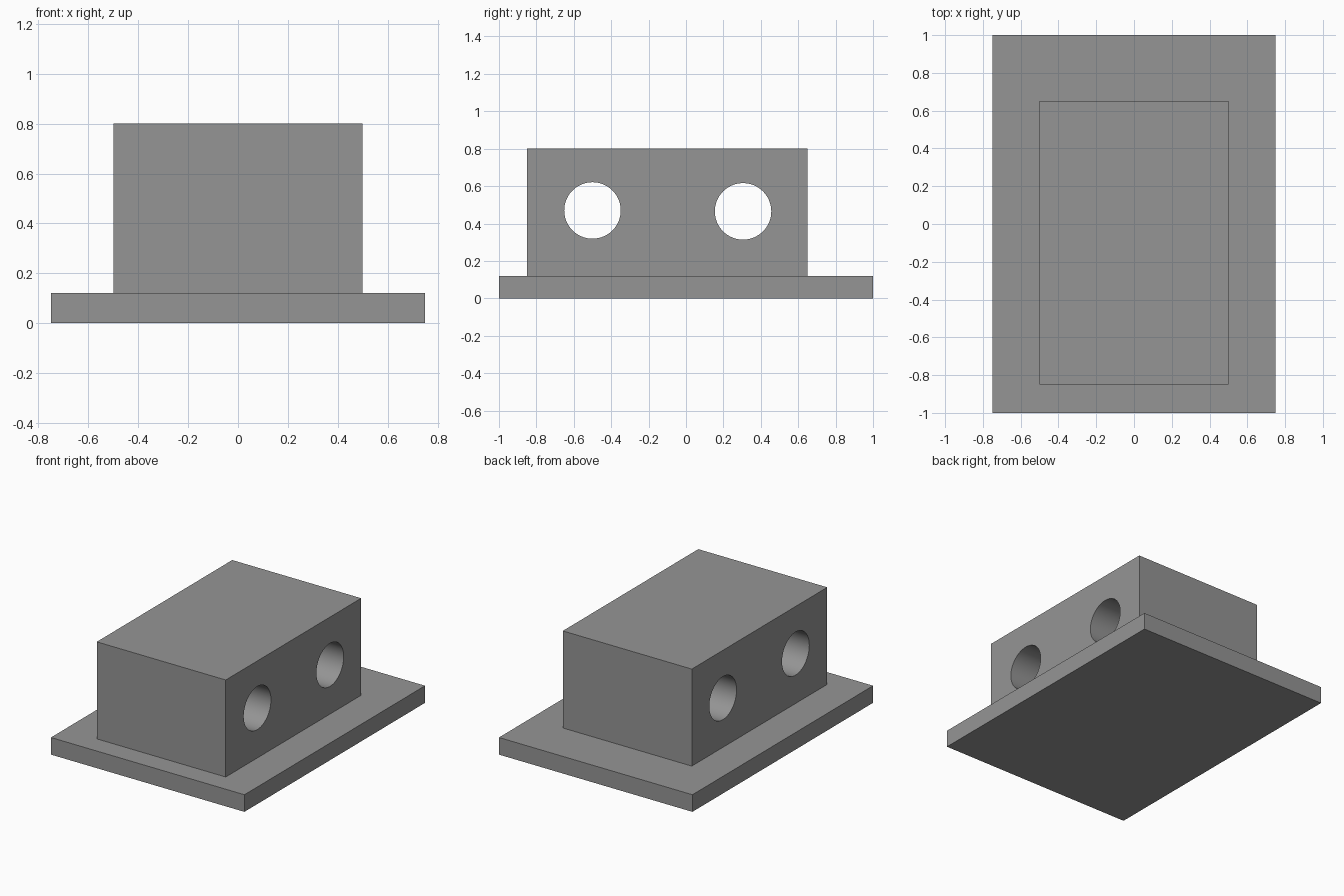
import bpy, math

if "Cube" in bpy.data.objects:
    bpy.data.objects.remove(bpy.data.objects["Cube"])

grey = bpy.data.materials.new("mid grey")
grey.diffuse_color = (0.3, 0.3, 0.3, 1)
grey.use_nodes = True
grey.node_tree.nodes["Principled BSDF"].inputs["Base Color"].default_value = grey.diffuse_color


def box(name, lo, hi):
    """Axis-aligned box between two corners."""
    bpy.ops.mesh.primitive_cube_add(size=1, location=[(a + b) / 2 for a, b in zip(lo, hi)])
    ob = bpy.context.object
    ob.name = name
    ob.scale = [b - a for a, b in zip(lo, hi)]
    bpy.ops.object.transform_apply(location=True, rotation=True, scale=True)
    ob.data.materials.append(grey)
    return ob


# Flat base plate
box("base_plate", (-0.75, -1, 0), (0.75, 1, 0.12))

# Block standing on the plate, set towards the front
block = box("block", (-0.5, -0.85, 0.12), (0.5, 0.65, 0.8))

# Two round holes bored through the block from side to side
for y, z in ((-0.5, 0.47), (0.305, 0.465)):
    bpy.ops.mesh.primitive_cylinder_add(vertices=64, radius=0.151, depth=1.4,
                                        location=(0, y, z), rotation=(0, math.pi / 2, 0))
    cutter = bpy.context.object
    cutter.name = "hole_cutter"
    cutter.hide_render = True
    cutter.data.materials.append(grey)
    mod = block.modifiers.new("bore", 'BOOLEAN')
    mod.operation = 'DIFFERENCE'
    mod.solver = 'EXACT'
    mod.object = cutter
    bpy.context.view_layer.objects.active = block
    bpy.ops.object.modifier_apply(modifier=mod.name)
    bpy.data.objects.remove(cutter)

# Smooth hole walls, sharp box edges
block.select_set(True)
bpy.context.view_layer.objects.active = block
bpy.ops.object.shade_smooth_by_angle(angle=math.radians(30))
